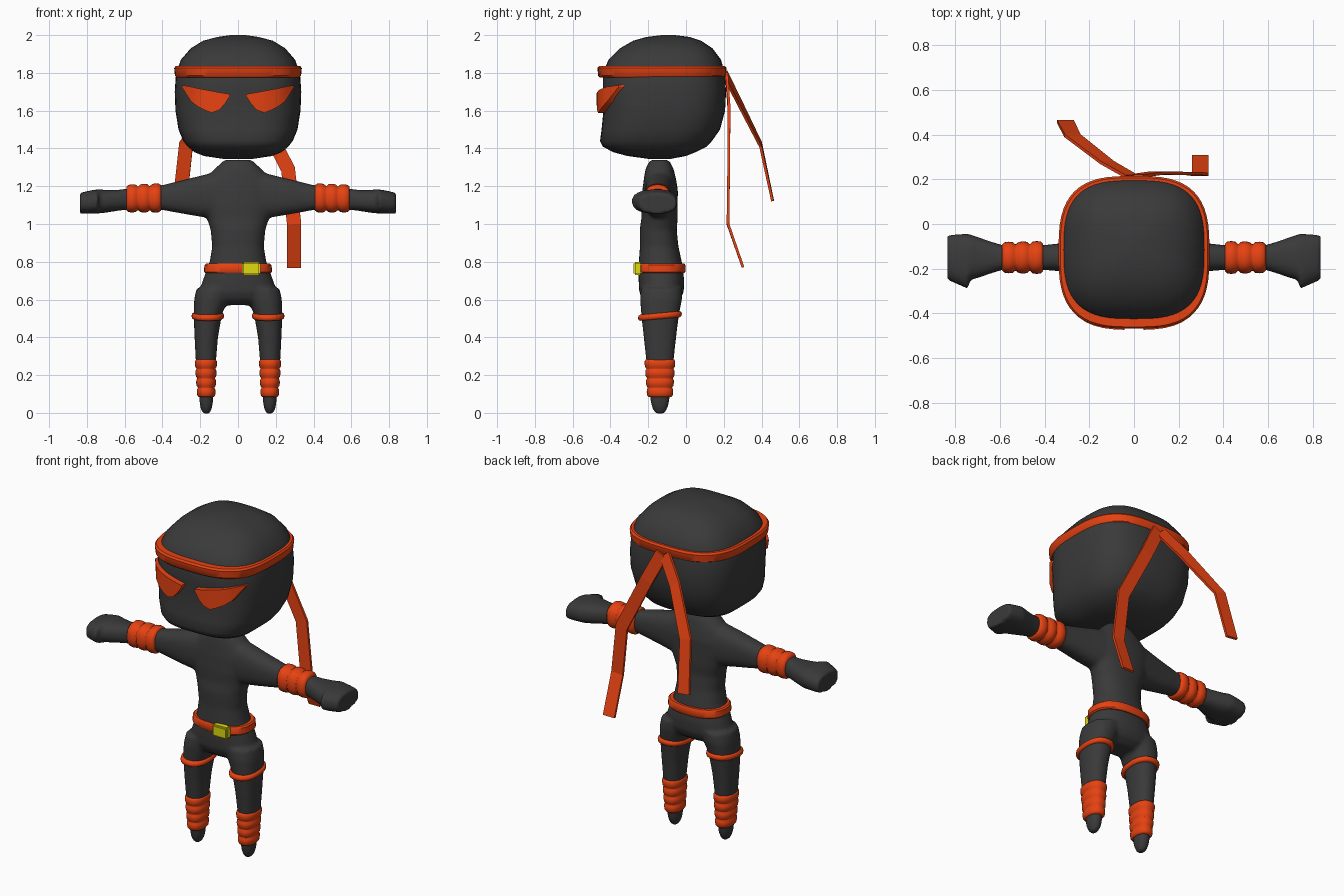
import bpy, bmesh, math
from mathutils import Vector

if "Cube" in bpy.data.objects:
    bpy.data.objects.remove(bpy.data.objects["Cube"])


def material(name, rgb):
    m = bpy.data.materials.new(name)
    m.diffuse_color = (*rgb, 1)
    m.use_nodes = True
    m.node_tree.nodes["Principled BSDF"].inputs["Base Color"].default_value = m.diffuse_color
    return m


CLOTH = material("charcoal cloth", (0.042, 0.042, 0.042))
ORANGE = material("orange fabric", (0.80, 0.055, 0.006))
YELLOW = material("yellow metal", (0.75, 0.70, 0.006))


def finish(name, bm, mat, smooth=40):
    bmesh.ops.recalc_face_normals(bm, faces=bm.faces)
    me = bpy.data.meshes.new(name)
    bm.to_mesh(me)
    bm.free()
    me.materials.append(mat)
    ob = bpy.data.objects.new(name, me)
    bpy.context.collection.objects.link(ob)
    bpy.ops.object.select_all(action='DESELECT')
    ob.select_set(True)
    bpy.context.view_layer.objects.active = ob
    if smooth:
        bpy.ops.object.shade_smooth_by_angle(angle=math.radians(smooth))
    return ob


def loft(bm, rings, axis='z', power=2.0, n=32, side=1):
    """Capped superellipse loft; a ring is (position, centre 1, centre 2, radius 1, radius 2)."""
    loops = []
    for p, c1, c2, r1, r2 in rings:
        loop = []
        for i in range(n):
            a = 2 * math.pi * i / n
            c, s = math.cos(a), math.sin(a)
            u = c1 + r1 * math.copysign(abs(c) ** (2 / power), c)
            v = c2 + r2 * math.copysign(abs(s) ** (2 / power), s)
            co = (u * side, v, p) if axis == 'z' else (p * side, u, v)
            loop.append(bm.verts.new(co))
        loops.append(loop)
    for a, b in zip(loops, loops[1:]):
        for i in range(n):
            j = (i + 1) % n
            bm.faces.new((a[i], a[j], b[j], b[i]))
    bm.faces.new(loops[0])
    bm.faces.new(loops[-1])


# Head: each row is height, half width, front y, back y
head_rows = [(1.345, .08, -.2, -.08), (1.36, .18, -.31, 0), (1.38, .23, -.385, .05),
             (1.41, .267, -.44, .11), (1.44, .29, -.455, .138), (1.5, .315, -.447, .18),
             (1.6, .331, -.437, .207), (1.7, .335, -.44, .212), (1.8, .328, -.44, .205),
             (1.87, .302, -.41, .185), (1.93, .25, -.35, .14), (1.97, .185, -.28, .08),
             (1.99, .11, -.21, .02), (2.0, .04, -.13, -.06)]
bm = bmesh.new()
loft(bm, [(z, 0, (f + b) / 2, w, (b - f) / 2) for z, w, f, b in head_rows], power=3.0, n=56)
finish("head", bm, CLOTH, 60)

# Headband
bm = bmesh.new()
loft(bm, [(1.775, 0, -.127, .325, .328), (1.785, 0, -.127, .334, .338),
          (1.825, 0, -.127, .338, .342), (1.836, 0, -.127, .33, .334)], power=3.0, n=56)
finish("headband", bm, ORANGE)

# Body: torso, arms and legs fused into one smooth skin
torso = [(1.34, 0, -.14, .07, .045), (1.325, 0, -.14, .088, .058), (1.29, 0, -.14, .125, .075),
         (1.24, 0, -.138, .175, .085), (1.18, 0, -.137, .2, .094), (1.1, 0, -.14, .19, .096),
         (1.03, 0, -.14, .165, .096), (.97, 0, -.147, .145, .098), (.88, 0, -.142, .137, .102),
         (.8, 0, -.136, .15, .114), (.7, 0, -.13, .187, .121), (.64, 0, -.13, .205, .118),
         (.6, 0, -.13, .19, .1), (.57, 0, -.13, .1, .06)]
arm = [(0, -.135, 1.15, .08, .1), (.12, -.14, 1.15, .08, .125), (.25, -.148, 1.145, .07, .098),
       (.4, -.15, 1.14, .056, .066), (.58, -.15, 1.132, .053, .056), (.63, -.15, 1.126, .068, .055),
       (.7, -.15, 1.12, .092, .06), (.735, -.148, 1.12, .102, .064), (.742, -.167, 1.12, .124, .064),
       (.79, -.158, 1.115, .112, .061), (.836, -.15, 1.11, .1, .055)]
leg = [(.66, .12, -.13, .1, .11), (.6, .143, -.132, .089, .111), (.52, .16, -.137, .075, .1),
       (.4, .168, -.138, .062, .086), (.28, .17, -.138, .054, .073), (.1, .168, -.138, .038, .053),
       (.05, .168, -.138, .035, .048), (.02, .168, -.138, .029, .038), (-.004, .168, -.138, .017, .024)]
bm = bmesh.new()
loft(bm, torso, power=2.3)
for s in (1, -1):
    loft(bm, arm, 'x', 2.5, side=s)
    loft(bm, leg, power=2.3, side=s)
body = finish("body", bm, CLOTH, 0)
remesh = body.modifiers.new("fuse", 'REMESH')
remesh.mode = 'VOXEL'
remesh.voxel_size = 0.011
remesh.use_smooth_shade = True
relax = body.modifiers.new("relax", 'SMOOTH')
relax.factor = 0.5
relax.iterations = 5


def wraps(start, end, count, bulge):
    """Stacked bulging turns between two (position, c1, c2, r1, r2) rings."""
    out = []
    for k in range(count):
        for t, shrink in ((.03, bulge), (.2, .2 * bulge), (.5, 0), (.8, .2 * bulge), (.97, bulge)):
            f = (k + t) / count
            p, c1, c2, r1, r2 = (a + (b - a) * f for a, b in zip(start, end))
            out.append((p, c1, c2, r1 - shrink, r2 - shrink))
    return out


# Wrist wraps, shin wraps and knee bands on both sides
for s, tag in ((1, "left"), (-1, "right")):
    bm = bmesh.new()
    loft(bm, wraps((.405, -.15, 1.138, .074, .078), (.592, -.15, 1.135, .07, .074), 3, .012), 'x', 2.3, side=s)
    finish(tag + "_wrist_wrap", bm, ORANGE, 60)
    bm = bmesh.new()
    loft(bm, wraps((.283, .17, -.138, .06, .083), (.083, .168, -.138, .048, .068), 4, .007), power=2.3, side=s)
    finish(tag + "_shin_wrap", bm, ORANGE, 60)
    bm = bmesh.new()
    loft(bm, wraps((.53, .16, -.138, .086, .116), (.496, .16, -.138, .086, .116), 1, .01), power=2.3, side=s)
    for v in bm.verts:  # dips slightly toward the front
        v.co.z += .09 * (v.co.y + .138)
    finish(tag + "_knee_band", bm, ORANGE, 60)

# Belt and off-centre buckle
bm = bmesh.new()
loft(bm, [(.74, 0, -.13, .172, .122), (.747, 0, -.13, .18, .127),
          (.782, 0, -.13, .178, .127), (.79, 0, -.13, .17, .122)], power=2.4, n=40)
finish("belt", bm, ORANGE)
bm = bmesh.new()
bmesh.ops.create_cube(bm, size=1)
for v in bm.verts:
    v.co = Vector((.07 + v.co.x * .1, -.255 + v.co.y * .045, .764 + v.co.z * .07))
bmesh.ops.bevel(bm, geom=bm.edges[:], offset=.008, segments=2, affect='EDGES')
finish("buckle", bm, YELLOW)


# Eyes: slanted patches bent round the face; columns are x, lower z, upper z
def face_y(x):
    return -.122 - .352 * (1 - (x / .335) ** 3) ** (1 / 3)


columns = [(.043, 1.677, 1.687), (.07, 1.635, 1.692), (.1, 1.603, 1.697), (.14, 1.588, 1.705),
           (.18, 1.605, 1.712), (.215, 1.623, 1.719), (.25, 1.65, 1.727), (.297, 1.724, 1.735)]
for s, tag in ((1, "left"), (-1, "right")):
    bm = bmesh.new()
    rows = [[bm.verts.new((s * x, face_y(x) + d, z)) for d, z in
             ((0, lo), (0, hi), (.06, hi), (.06, lo))] for x, lo, hi in columns]
    for a, b in zip(rows, rows[1:]):
        for i in range(4):
            j = (i + 1) % 4
            bm.faces.new((a[i], a[j], b[j], b[i]))
    bm.faces.new(rows[0])
    bm.faces.new(rows[-1])
    finish(tag + "_eye", bm, ORANGE, 30)


# Headband tails: flat ribbons following a bent path
def ribbon(name, path, width=.075):
    bm = bmesh.new()
    pts = [Vector(p) for p in path]
    pairs = []
    for i, p in enumerate(pts):
        t = Vector()
        if i:
            t += (p - pts[i - 1]).normalized()
        if i < len(pts) - 1:
            t += (pts[i + 1] - p).normalized()
        w = Vector((-t.z, 0, t.x)).normalized() * width / 2
        pairs.append((bm.verts.new(p + w), bm.verts.new(p - w)))
    for a, b in zip(pairs, pairs[1:]):
        bm.faces.new((a[0], a[1], b[1], b[0]))
    ob = finish(name, bm, ORANGE, 0)
    mod = ob.modifiers.new("thickness", 'SOLIDIFY')
    mod.thickness = .014
    mod.offset = 0


ribbon("right_tail", [(-.01, .212, 1.785), (-.12, .275, 1.66), (-.275, .395, 1.42), (-.307, .458, 1.125)])
ribbon("left_tail", [(.01, .215, 1.785), (.1, .228, 1.61), (.265, .226, 1.29), (.297, .222, 1.0), (.297, .302, .77)])
